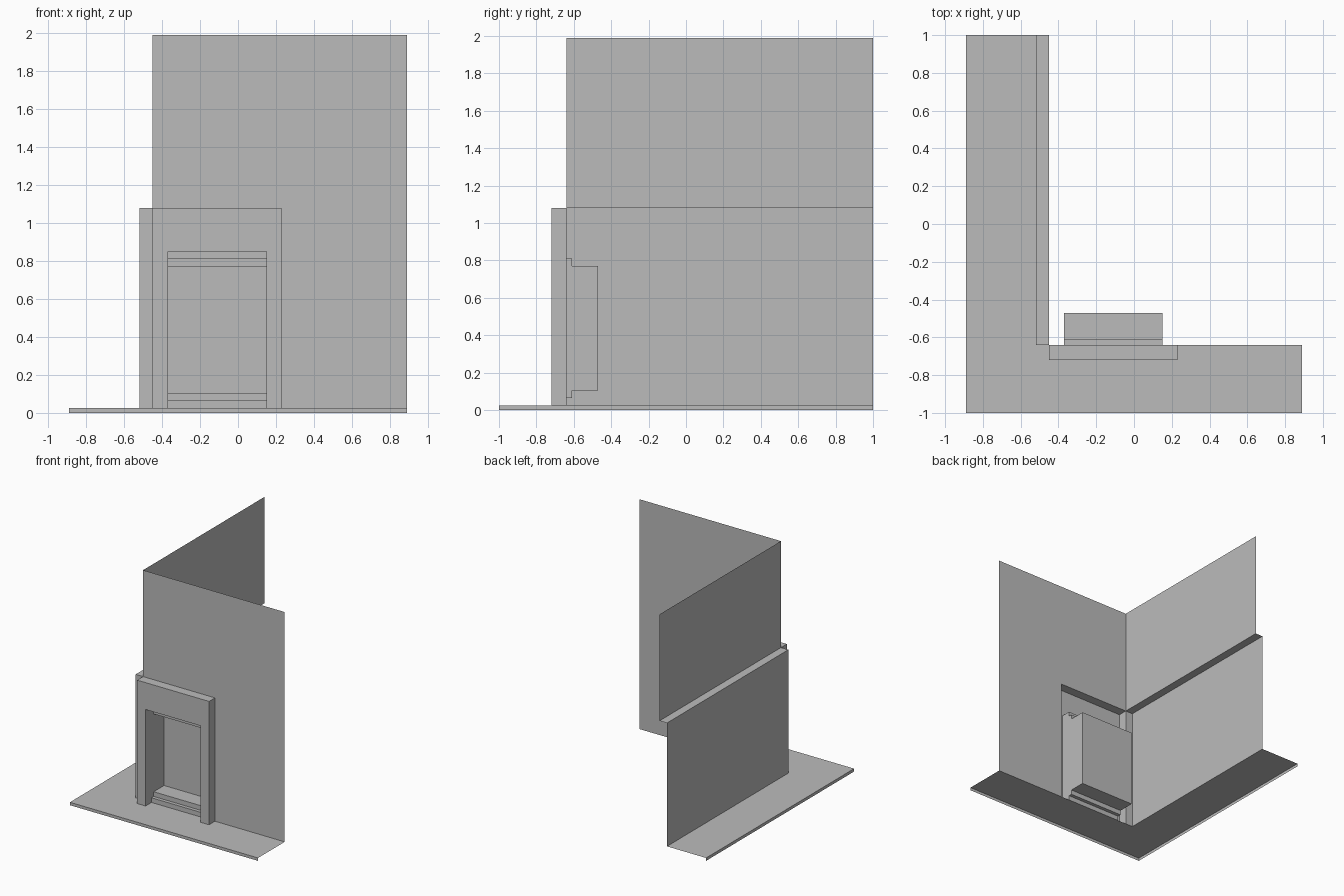
import bpy
from mathutils import Vector

cube = bpy.data.objects.get("Cube")
if cube:
    bpy.data.objects.remove(cube)

grey = bpy.data.materials.new("plain_grey")
grey.use_nodes = True
colour = (0.5, 0.5, 0.5, 1)
grey.diffuse_color = colour
grey.node_tree.nodes["Principled BSDF"].inputs["Base Color"].default_value = colour

# Main levels and planes
GROUND, BAND, TOP = 0.025, 1.08, 1.99
EDGE_X, EDGE_Y = 0.89, 1.0
WALL_X, BASE_X, WALL_Y = -0.45, -0.52, -0.64
FRAME_R, FRAME_Y = 0.23, -0.72
DOOR_L, DOOR_R, DOOR_TOP = -0.37, 0.15, 0.85
STEP, STEP_Y, DOOR_Y = 0.04, -0.61, -0.47


def add_mesh(name, verts, faces):
    mesh = bpy.data.meshes.new(name)
    mesh.from_pydata([tuple(v) for v in verts], [], faces)
    mesh.materials.append(grey)
    obj = bpy.data.objects.new(name, mesh)
    bpy.context.collection.objects.link(obj)
    return obj


def panel(name, points):
    """One flat polygon."""
    return add_mesh(name, points, [list(range(len(points)))])


def sweep(name, path, offset):
    """Sheet made by moving an open path along an offset."""
    n = len(path)
    verts = [Vector(p) for p in path]
    verts += [v + Vector(offset) for v in verts]
    return add_mesh(name, verts, [(i, i + 1, n + i + 1, n + i) for i in range(n - 1)])


def in_xy(points, z):
    return [(x, y, z) for x, y in points]


def in_xz(points, y):
    return [(x, y, z) for x, z in points]


def in_yz(points, x):
    return [(x, y, z) for y, z in points]


# Pavement around the corner, with its kerb
panel("pavement", in_xy([(-EDGE_X, -EDGE_Y), (EDGE_X, -EDGE_Y), (EDGE_X, WALL_Y),
                         (BASE_X, WALL_Y), (BASE_X, EDGE_Y), (-EDGE_X, EDGE_Y)], GROUND))
sweep("kerb", in_xy([(-EDGE_X, EDGE_Y), (-EDGE_X, -EDGE_Y), (EDGE_X, -EDGE_Y)], 0),
      (0, 0, GROUND))

# Front wall, cut out behind the door frame
panel("front_wall", in_xz([(FRAME_R, GROUND), (EDGE_X, GROUND), (EDGE_X, TOP),
                           (WALL_X, TOP), (WALL_X, BAND), (FRAME_R, BAND)], WALL_Y))

# Side wall: thicker base, ledge and upper part
sweep("side_wall_base", in_xy([(BASE_X, EDGE_Y), (BASE_X, WALL_Y), (WALL_X, WALL_Y)], GROUND),
      (0, 0, BAND - GROUND))
sweep("side_wall_ledge", in_xy([(BASE_X, WALL_Y), (WALL_X, WALL_Y)], BAND),
      (0, EDGE_Y - WALL_Y, 0))
sweep("side_wall_upper", in_xy([(WALL_X, EDGE_Y), (WALL_X, WALL_Y)], BAND),
      (0, 0, TOP - BAND))

# Projecting door frame
panel("door_frame_face", in_xz([(WALL_X, GROUND), (DOOR_L, GROUND), (DOOR_L, DOOR_TOP),
                                (DOOR_R, DOOR_TOP), (DOOR_R, GROUND), (FRAME_R, GROUND),
                                (FRAME_R, BAND), (WALL_X, BAND)], FRAME_Y))
sweep("door_frame_sides", in_xz([(WALL_X, GROUND), (WALL_X, BAND),
                                 (FRAME_R, BAND), (FRAME_R, GROUND)], FRAME_Y),
      (0, WALL_Y - FRAME_Y, 0))

# Recess: stepped head, door and two steps share one profile
head = [(FRAME_Y, DOOR_TOP), (WALL_Y, DOOR_TOP), (WALL_Y, DOOR_TOP - STEP),
        (STEP_Y, DOOR_TOP - STEP), (STEP_Y, DOOR_TOP - 2 * STEP),
        (DOOR_Y, DOOR_TOP - 2 * STEP)]
steps = [(DOOR_Y, GROUND + 2 * STEP), (STEP_Y, GROUND + 2 * STEP),
         (STEP_Y, GROUND + STEP), (WALL_Y, GROUND + STEP), (WALL_Y, GROUND)]
width = (DOOR_R - DOOR_L, 0, 0)
sweep("stepped_head", in_yz(head, DOOR_L), width)
sweep("door", in_yz([head[-1], steps[0]], DOOR_L), width)
sweep("entrance_steps", in_yz(steps, DOOR_L), width)
outline = head + steps + [(FRAME_Y, GROUND)]
panel("right_jamb", in_yz(outline[::-1], DOOR_L))
panel("left_jamb", in_yz(outline, DOOR_R))
